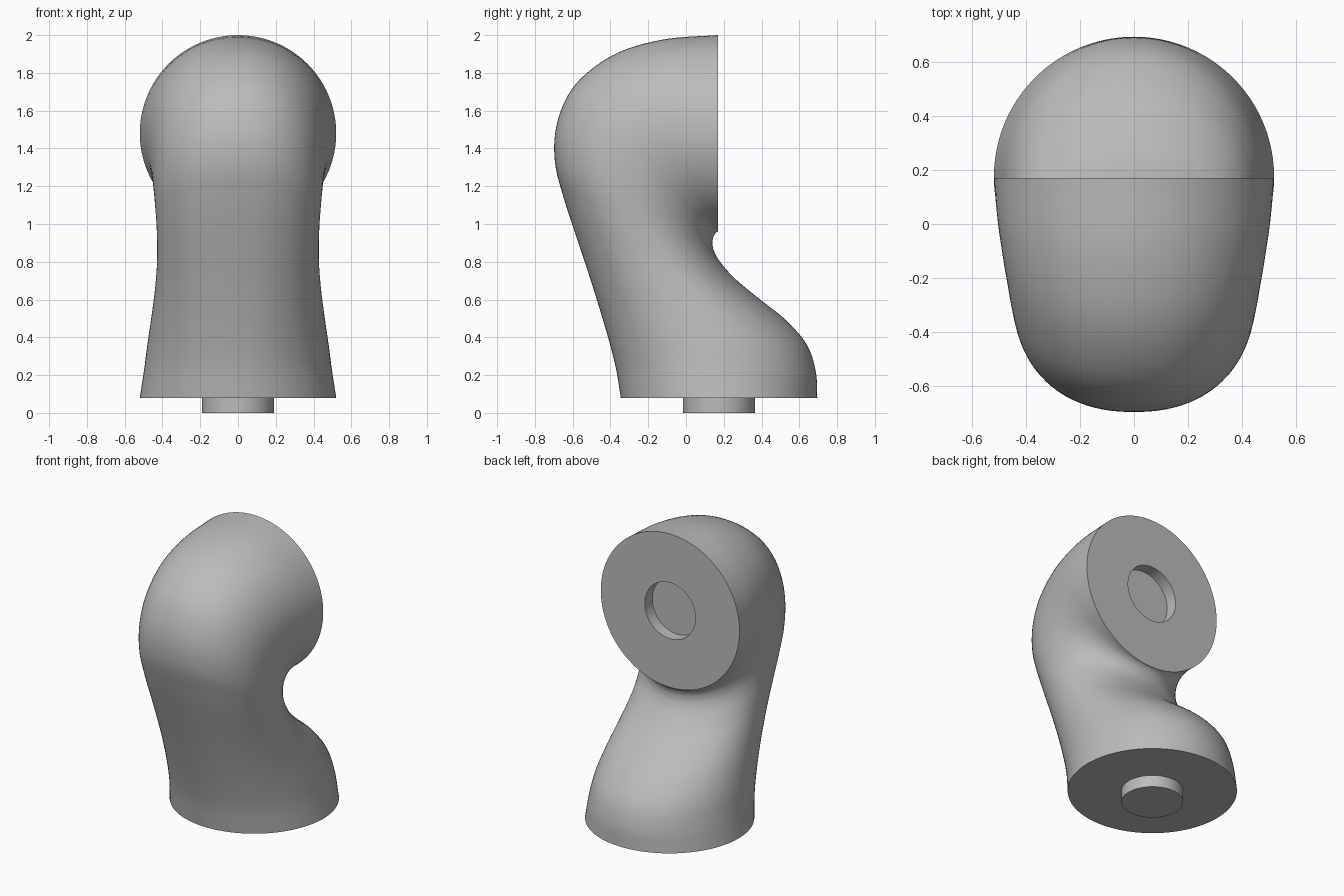
import bpy
import bmesh
import math
from mathutils import Vector

SEGMENTS = 96      # points round each section
STEPS = 6          # sections between two stations
PIN_RADIUS = 0.19
PIN_DEPTH = 0.08
MIDDLE_Y = 0.175

# Stations along the bend: front (y, z), back (y, z), half width
STATIONS = [
    (-.345, .08, .695, .08, .52),
    (-.372, .24, .687, .22, .497),
    (-.41, .39, .64, .36, .478),
    (-.46, .56, .53, .49, .456),
    (-.52, .75, .38, .61, .437),
    (-.58, .93, .26, .71, .428),
    (-.645, 1.13, .18, .80, .43),
    (-.693, 1.32, .147, .86, .438),
    (-.688, 1.51, .14, .90, .448),
    (-.62, 1.69, .142, .92, .459),
    (-.5, 1.82, .147, .936, .473),
    (-.33, 1.92, .154, .948, .49),
    (-.1, 1.98, .162, .956, .508),
    (.17, 2.0, .17, .96, .52),
]


def smooth_path(points, steps):
    """Catmull-Rom curve through points of any dimension."""
    pts = [Vector(p) for p in points]
    pts = [2 * pts[0] - pts[1]] + pts + [2 * pts[-1] - pts[-2]]
    path = []
    for a, b, c, d in zip(pts, pts[1:], pts[2:], pts[3:]):
        for i in range(steps):
            t = i / steps
            path.append(b + (c - a) * t / 2
                        + (a - b * 2.5 + c * 2 - d / 2) * t * t
                        + (b * 1.5 - a / 2 - c * 1.5 + d / 2) * t ** 3)
    return path + [pts[-2]]


def section(bm, front, back, width, power):
    """Closed ring; the front half is squarer where power exceeds two."""
    centre, half = (front + back) / 2, (front - back) / 2
    ring = []
    for i in range(SEGMENTS):
        angle = math.tau * i / SEGMENTS
        c, s = math.cos(angle), math.sin(angle)
        p = power if c > 0 else 2
        scale = (abs(c) ** p + abs(s) ** p) ** (-1 / p)
        ring.append(bm.verts.new(centre + half * c * scale
                                 + Vector((width * s * scale, 0, 0))))
    return ring


def finish(bm, name, material):
    bmesh.ops.recalc_face_normals(bm, faces=bm.faces)
    mesh = bpy.data.meshes.new(name)
    bm.to_mesh(mesh)
    bm.free()
    mesh.materials.append(material)
    obj = bpy.data.objects.new(name, mesh)
    bpy.context.collection.objects.link(obj)
    bpy.ops.object.select_all(action='DESELECT')
    obj.select_set(True)
    bpy.context.view_layer.objects.active = obj
    bpy.ops.object.shade_smooth_by_angle(angle=math.radians(35))
    return obj


cube = bpy.data.objects.get("Cube")
if cube:
    bpy.data.objects.remove(cube, do_unlink=True)

grey = bpy.data.materials.new("plain grey")
grey.use_nodes = True
colour = (0.5, 0.5, 0.5, 1)
grey.diffuse_color = colour
grey.node_tree.nodes["Principled BSDF"].inputs["Base Color"].default_value = colour

# Bent body, lofted from the round foot to the round rear face
bm = bmesh.new()
path = smooth_path(STATIONS, STEPS)
rings = []
for i, (fy, fz, by, bz, width) in enumerate(path):
    power = 2 + 0.25 * math.sin(math.pi * i / (len(path) - 1))
    rings.append(section(bm, Vector((0, fy, fz)), Vector((0, by, bz)), width, power))

# Round socket sunk into the rear face
face_y, face_z = STATIONS[-1][0], (STATIONS[-1][1] + STATIONS[-1][3]) / 2
for y in (face_y, face_y - PIN_DEPTH):
    rings.append(section(bm, Vector((0, y, face_z + PIN_RADIUS)),
                         Vector((0, y, face_z - PIN_RADIUS)), PIN_RADIUS, 2))

for lower, upper in zip(rings, rings[1:]):
    for i in range(SEGMENTS):
        j = (i + 1) % SEGMENTS
        bm.faces.new((lower[i], lower[j], upper[j], upper[i]))
bm.faces.new(rings[0])
bm.faces.new(rings[-1])
finish(bm, "bent_body", grey)

# Round peg under the foot
bm = bmesh.new()
bmesh.ops.create_cone(bm, cap_ends=True, segments=SEGMENTS, radius1=PIN_RADIUS,
                      radius2=PIN_RADIUS, depth=PIN_DEPTH)
bmesh.ops.translate(bm, verts=bm.verts, vec=(0, MIDDLE_Y, PIN_DEPTH / 2))
finish(bm, "bottom_peg", grey)
